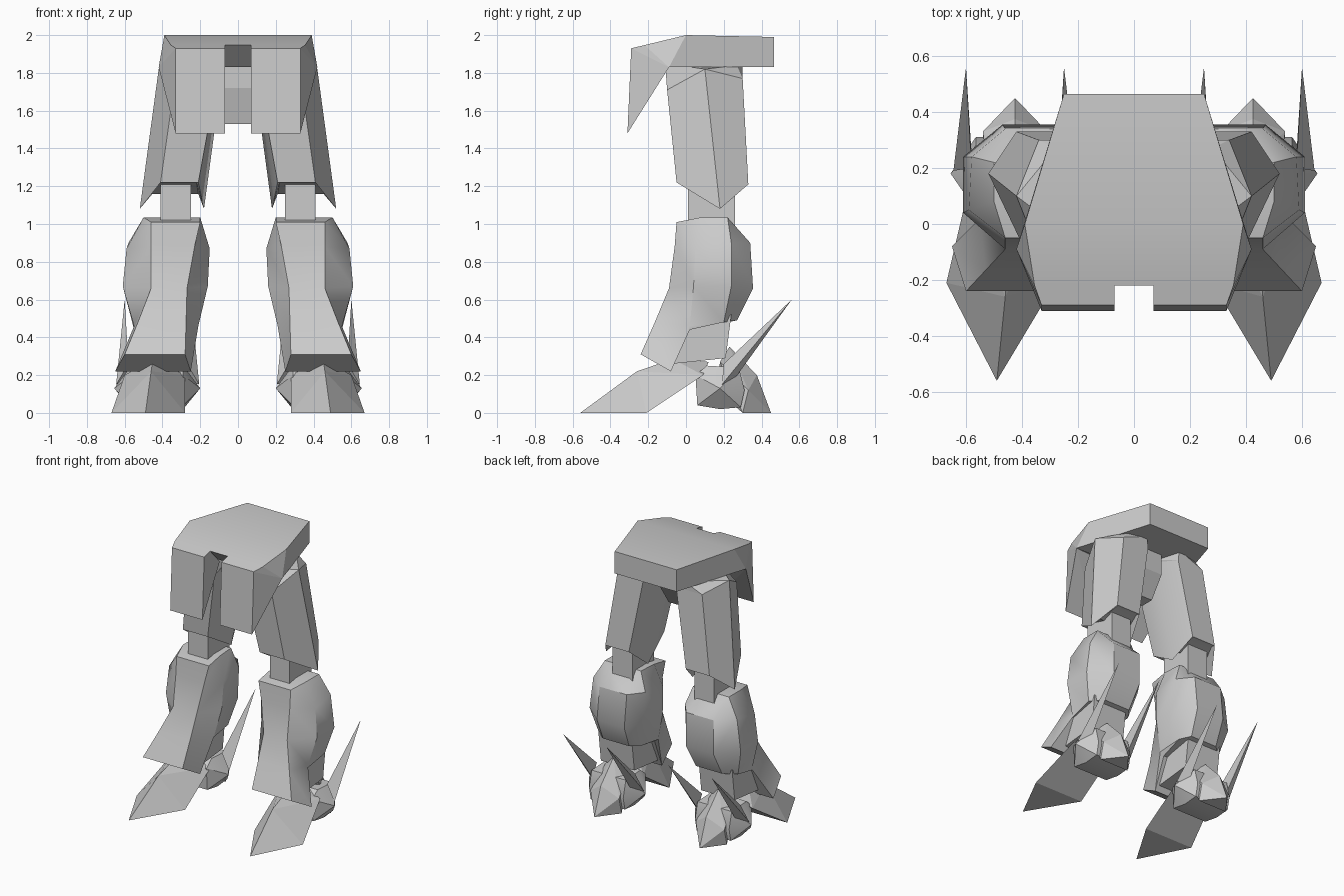
import bpy, bmesh


def finish(name, bm, mirror=True, smooth=0):
    bmesh.ops.recalc_face_normals(bm, faces=bm.faces)
    me = bpy.data.meshes.new(name)
    bm.to_mesh(me)
    bm.free()
    ob = bpy.data.objects.new(name, me)
    bpy.context.collection.objects.link(ob)
    if smooth:
        bpy.ops.object.select_all(action='DESELECT')
        ob.select_set(True)
        bpy.context.view_layer.objects.active = ob
        bpy.ops.object.shade_smooth_by_angle(angle=smooth)
    if mirror:
        m = ob.modifiers.new("Mirror", 'MIRROR')
        m.use_axis[0] = True
        m.use_mirror_merge = False
    return ob


def hull(name, pts, mirror=True, smooth=0):
    """Faceted convex solid through a few corner points."""
    bm = bmesh.new()
    for p in pts:
        bm.verts.new(p)
    res = bmesh.ops.convex_hull(bm, input=bm.verts)
    junk = {g for g in res["geom_interior"] + res["geom_unused"] if isinstance(g, bmesh.types.BMVert)}
    bmesh.ops.delete(bm, geom=list(junk), context='VERTS')
    bmesh.ops.dissolve_limit(bm, angle_limit=0.02, verts=bm.verts, edges=bm.edges)
    return finish(name, bm, mirror, smooth)


def loft(name, levels, smooth=0):
    """Each level lists (y, z, inner x, outer x) from front to back."""
    bm = bmesh.new()
    rings = []
    for lv in levels:
        pts = [(xo, y, z) for y, z, xi, xo in lv] + [(xi, y, z) for y, z, xi, xo in reversed(lv)]
        rings.append([bm.verts.new(p) for p in pts])
    n = len(rings[0])
    for a, b in zip(rings, rings[1:]):
        for i in range(n):
            j = (i + 1) % n
            bm.faces.new((a[i], a[j], b[j], b[i]))
    k = n // 2
    for r in (rings[0], rings[-1]):
        for i in range(k - 1):
            bm.faces.new((r[i], r[i + 1], r[n - 2 - i], r[n - 1 - i]))
    return finish(name, bm, True, smooth)


def pair(rows):
    return [(s * x, y, z) for x, y, z in rows for s in (-1, 1)]


# Pelvis with a sloped front top and an undercut front
hull("pelvis", pair([(.355, -.22, 1.947), (.39, 0, 2), (.25, .465, 1.99),
                     (.25, .465, 1.83), (.42, -.09, 1.83)]), False, 0.4)

# Front skirt panels, wedge shaped, with a slot between them
hull("skirt_panel", [(.07, -.29, 1.93), (.33, -.29, 1.93), (.07, -.31, 1.48), (.33, -.31, 1.48),
                     (.07, -.11, 1.83), (.42, -.09, 1.83), (.07, -.22, 1.947), (.355, -.22, 1.947)])

# Centre crotch block behind the slot
hull("crotch_block", pair([(.07, -.05, 1.85), (.07, -.05, 1.72), (.07, .0, 1.53), (.07, .10, 1.53),
                           (.07, .20, 1.68), (.07, .20, 1.85)]), False)

# Thigh armour, six sided with a recessed lower end
loft("thigh", [
    [(-.10, 1.71, .12, .34), (.10, 1.82, .08, .42), (.30, 1.77, .13, .34)],
    [(-.05, 1.22, .21, .41), (.18, 1.08, .18, .52), (.33, 1.21, .23, .42)],
    [(-.03, 1.22, .22, .41), (.18, 1.16, .21, .46), (.31, 1.21, .24, .41)]], 0.5)

# Sloped thigh top rising into the pelvis
hull("hip_joint", [(.34, -.10, 1.71), (.42, .10, 1.82), (.34, .30, 1.77), (.12, -.10, 1.71),
                   (.13, .30, 1.77), (.14, -.11, 1.85), (.14, .30, 1.85), (.28, .27, 1.84),
                   (.08, .10, 1.84)])

# Knee joint
hull("knee", [(x, y, z) for x in (.25, .41) for y in (.01, .26) for z in (.95, 1.24)])

# Shin and calf armour
loft("shin", [
    [(-.05, 1.01, .20, .46), (.08, 1.035, .20, .50), (.22, 1.035, .21, .50), (.26, .98, .27, .43)],
    [(-.06, .88, .23, .46), (.05, .87, .15, .59), (.24, .90, .16, .58), (.34, .90, .24, .46)],
    [(-.09, .66, .27, .46), (.04, .67, .16, .61), (.24, .67, .17, .61), (.355, .66, .25, .47)],
    [(-.165, .48, .275, .53), (.02, .46, .21, .55), (.20, .48, .22, .56), (.27, .49, .27, .48)],
    [(-.24, .31, .28, .60), (-.08, .22, .25, .65), (.02, .44, .24, .55), (.10, .46, .28, .50)]], 0.6)

# Ankle plate under the calf
hull("ankle_plate", [(x, y, z) for x in (.27, .54) for y, z in
                     ((.02, .47), (.24, .52), (.21, .29), (-.07, .26))])

# Toe wedge with a ridge
hull("toe", [(.49, -.56, 0), (.67, -.21, 0), (.28, -.21, 0), (.46, -.26, .22), (.45, -.07, .285),
             (.60, .09, .20), (.28, .09, .20), (.45, .12, .27)])

# Heel
hull("heel", [(.425, .45, 0), (.31, .30, 0), (.54, .30, 0), (.425, .375, .20), (.425, .23, .35),
              (.31, .33, .12), (.54, .33, .12), (.33, .18, .27), (.52, .18, .27), (.425, .16, .12)])

# Ankle drum with pointed sides
rim = [(.05, .20), (.11, .25), (.28, .24), (.31, .12), (.29, .03), (.18, .02), (.06, .04)]
hull("ankle", [(x, y, z) for x in (.29, .565) for y, z in rim] +
     [(.655, .18, .13), (.20, .18, .13)], True, 0.5)

# Rear spikes, one on each side of the foot
for side, s, c in (("outer", 1, .60), ("inner", -1, .25)):
    hull(side + "_spike", [(c, .56, .60), (c + s * .045, .19, .15), (c - s * .02, .20, .26),
                           (c - s * .02, .25, .17)])
